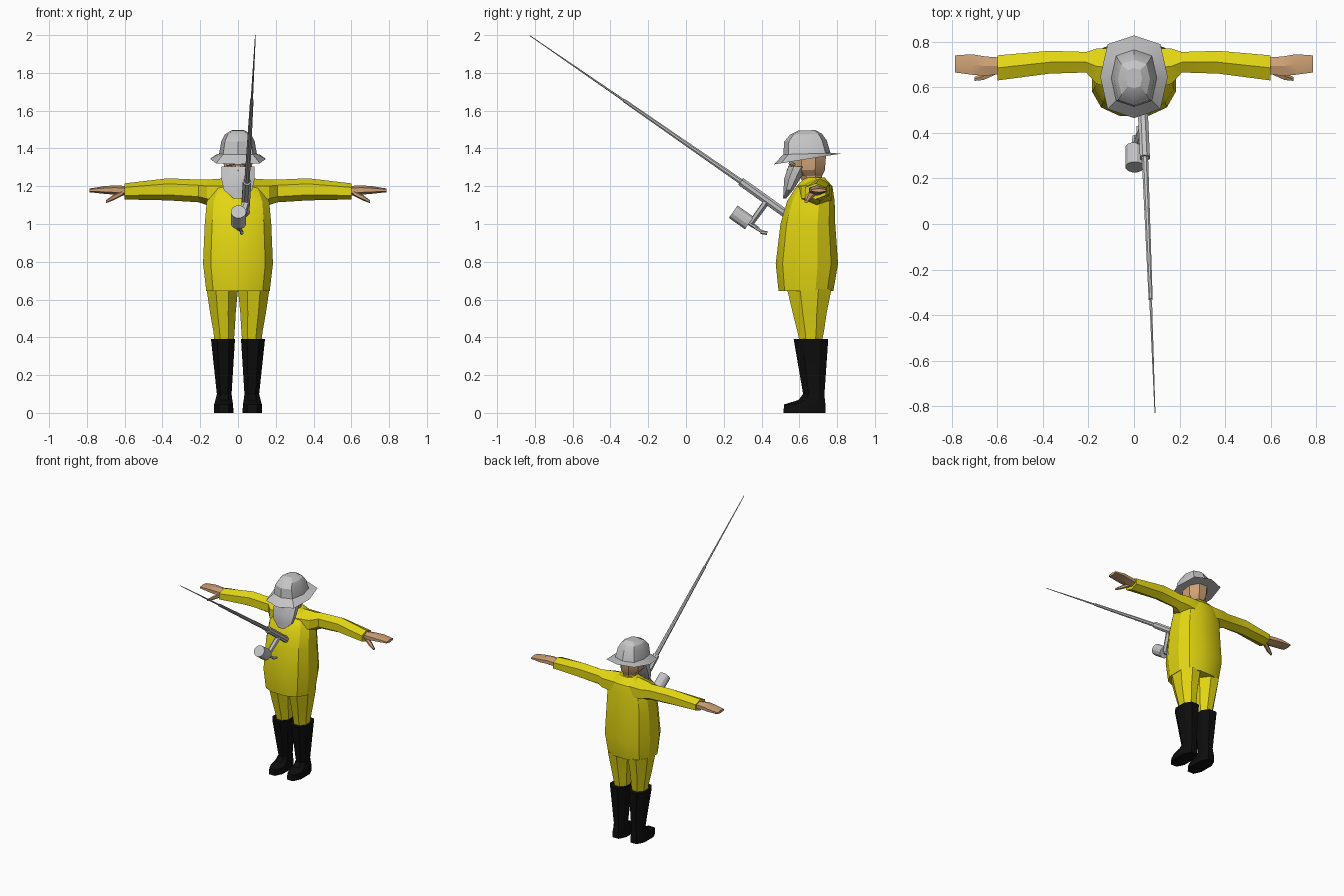
import bpy, bmesh, math
from mathutils import Vector

if "Cube" in bpy.data.objects:
    bpy.data.objects.remove(bpy.data.objects["Cube"])


def material(name, rgb):
    m = bpy.data.materials.new(name)
    m.use_nodes = True
    color = (*rgb, 1)
    m.diffuse_color = color
    m.node_tree.nodes["Principled BSDF"].inputs["Base Color"].default_value = color
    return m


YELLOW = material("yellow oilskin", (0.76, 0.67, 0.006))
SKIN = material("skin", (0.62, 0.36, 0.18))
GREY = material("pale grey", (0.56, 0.56, 0.57))
BLACK = material("black rubber", (0.004, 0.004, 0.004))
parts = []


def loft(name, rings, mat, side=1):
    """Skin a list of equal rings and cap both ends; side=-1 mirrors in x."""
    bm = bmesh.new()
    loops = [[bm.verts.new((p[0] * side, p[1], p[2])) for p in r] for r in rings]
    n = len(loops[0])
    for a, b in zip(loops, loops[1:]):
        for i in range(n):
            j = (i + 1) % n
            bm.faces.new((a[i], a[j], b[j], b[i]))
    bm.faces.new(loops[0][::-1])
    bm.faces.new(loops[-1])
    bmesh.ops.recalc_face_normals(bm, faces=bm.faces)
    mesh = bpy.data.meshes.new(name)
    bm.to_mesh(mesh)
    bm.free()
    mesh.materials.append(mat)
    ob = bpy.data.objects.new(name, mesh)
    bpy.context.collection.objects.link(ob)
    parts.append(ob)
    return ob


def oval(u0, u1, v0, v1, n=8, power=1.0, flat=True):
    """Rounded polygon filling the given bounds."""
    pts = []
    for i in range(n):
        t = 2 * math.pi * (i + (0.5 if flat else 0)) / n
        pts.append([math.copysign(abs(f(t)) ** power, f(t)) if abs(f(t)) > 1e-6 else 0
                    for f in (math.cos, math.sin)])
    mu, mv = max(p[0] for p in pts), max(p[1] for p in pts)
    return [((u0 + u1) / 2 + p[0] / mu * (u1 - u0) / 2,
             (v0 + v1) / 2 + p[1] / mv * (v1 - v0) / 2) for p in pts]


def upright(name, rows, mat, side=1, **kw):
    """Rows of z, x0, x1, y0, y1."""
    return loft(name, [[(u, v, z) for u, v in oval(*b, **kw)] for z, *b in rows], mat, side)


def sideways(name, rows, mat, side=1, **kw):
    """Rows of x, y0, y1, z0, z1."""
    return loft(name, [[(x, u, v) for u, v in oval(*b, **kw)] for x, *b in rows], mat, side)


def tube(name, a, b, ra, rb, mat=GREY, n=8):
    a, b = Vector(a), Vector(b)
    q = (b - a).to_track_quat('Z', 'Y')
    rings = [[p + q @ Vector((u, v, 0)) for u, v in oval(-r, r, -r, r, n=n)]
             for p, r in ((a, ra), (b, rb))]
    return loft(name, rings, mat)


# Coat body
coat = [(0.645, 0.168, 0.49, 0.78), (0.79, 0.185, 0.475, 0.805), (1.0, 0.176, 0.50, 0.79),
        (1.12, 0.165, 0.535, 0.787), (1.2, 0.13, 0.585, 0.775), (1.245, 0.06, 0.63, 0.735)]
upright("coat", [(z, -w, w, y0, y1) for z, w, y0, y1 in coat], YELLOW, n=12, power=0.8)

# Paired limbs
for label, s in (("left", 1), ("right", -1)):
    sideways(label + "_sleeve", [
        (0.06, 0.59, 0.77, 1.08, 1.242), (0.165, 0.615, 0.77, 1.10, 1.235),
        (0.21, 0.665, 0.755, 1.115, 1.235), (0.37, 0.66, 0.76, 1.125, 1.242),
        (0.6, 0.63, 0.74, 1.13, 1.215)], YELLOW, s, n=6)
    sideways(label + "_hand", [
        (0.58, 0.66, 0.73, 1.15, 1.20), (0.65, 0.65, 0.735, 1.155, 1.205),
        (0.71, 0.655, 0.745, 1.16, 1.2), (0.785, 0.665, 0.74, 1.168, 1.188)], SKIN, s, n=6)
    sideways(label + "_thumb", [
        (0.61, 0.655, 0.69, 1.15, 1.18), (0.66, 0.632, 0.665, 1.125, 1.155),
        (0.70, 0.628, 0.645, 1.11, 1.125)], SKIN, s, n=6)
    upright(label + "_trouser_leg", [
        (0.38, 0.022, 0.125, 0.60, 0.72), (0.43, 0.018, 0.13, 0.59, 0.73),
        (0.53, 0.012, 0.148, 0.565, 0.745), (0.655, 0.0, 0.166, 0.535, 0.77)], YELLOW, s)
    upright(label + "_boot", [
        (0.0, 0.024, 0.128, 0.515, 0.738), (0.045, 0.026, 0.126, 0.52, 0.738),
        (0.068, 0.03, 0.12, 0.595, 0.735), (0.1, 0.034, 0.112, 0.62, 0.733),
        (0.39, 0.016, 0.143, 0.57, 0.753)], BLACK, s, power=0.8)
    # Bushy eyebrow
    tube(label + "_eyebrow", (s * 0.018, 0.553, 1.322), (s * 0.06, 0.572, 1.315), 0.01, 0.007, n=6)

# Head, nose and beard
head = [(1.2, 0.045, 0.63, 0.72), (1.255, 0.05, 0.60, 0.72), (1.285, 0.073, 0.56, 0.735),
        (1.37, 0.08, 0.555, 0.742), (1.42, 0.07, 0.57, 0.73)]
upright("head", [(z, -w, w, y0, y1) for z, w, y0, y1 in head], SKIN)
upright("nose", [(1.28, -0.018, 0.018, 0.532, 0.58), (1.33, -0.008, 0.008, 0.552, 0.58)], SKIN, n=6)
beard = [(1.135, 0.025, 0.514, 0.53), (1.18, 0.075, 0.516, 0.568), (1.24, 0.088, 0.52, 0.605),
         (1.305, 0.088, 0.542, 0.64)]
upright("beard", [(z, -w, w, y0, y1) for z, w, y0, y1 in beard], GREY)

# Rain hat: underside, tilted brim, domed crown
hat = [(1.35, 0.095, 0.53, 0.755), (1.345, 0.148, 0.465, 0.828), (1.372, 0.1, 0.515, 0.765),
       (1.44, 0.088, 0.52, 0.745), (1.475, 0.07, 0.55, 0.72), (1.496, 0.035, 0.595, 0.685)]
rings = []
for z, w, y0, y1 in hat:
    tilt = 0.16 if z < 1.36 else 0.03
    rings.append([(u, v, z + (v - 0.65) * tilt)
                  for u, v in oval(-w, w, y0, y1, power=0.7, flat=False)])
loft("rain_hat", rings, GREY)

# Fishing rod
butt, ferrule, joint, tip = ((0.037, 0.53, 1.053), (0.048, 0.29, 1.225),
                             (0.073, -0.33, 1.655), (0.092, -0.828, 1.998))
tube("rod_handle", butt, ferrule, 0.022, 0.022)
tube("rod_middle", ferrule, joint, 0.014, 0.009)
tube("rod_tip", joint, tip, 0.006, 0.002, n=6)

# Reel
tube("reel_stem", (0.042, 0.425, 1.115), (0.01, 0.345, 1.005), 0.018, 0.016, n=6)
tube("reel_drum", (0.003, 0.335, 1.005), (0.003, 0.25, 1.065), 0.04, 0.04, n=12)
tube("reel_axle", (0.003, 0.385, 0.972), (0.003, 0.325, 1.012), 0.01, 0.013, n=6)
tube("reel_crank", (0.005, 0.36, 0.985), (0.02, 0.405, 0.957), 0.008, 0.008, n=6)
tube("reel_knob", (0.02, 0.395, 0.957), (0.02, 0.43, 0.952), 0.01, 0.01, n=6)

# Soft shading with crisp creases
bpy.ops.object.select_all(action='DESELECT')
for ob in parts:
    ob.select_set(True)
bpy.context.view_layer.objects.active = parts[0]
bpy.ops.object.shade_smooth_by_angle(angle=math.radians(25))
